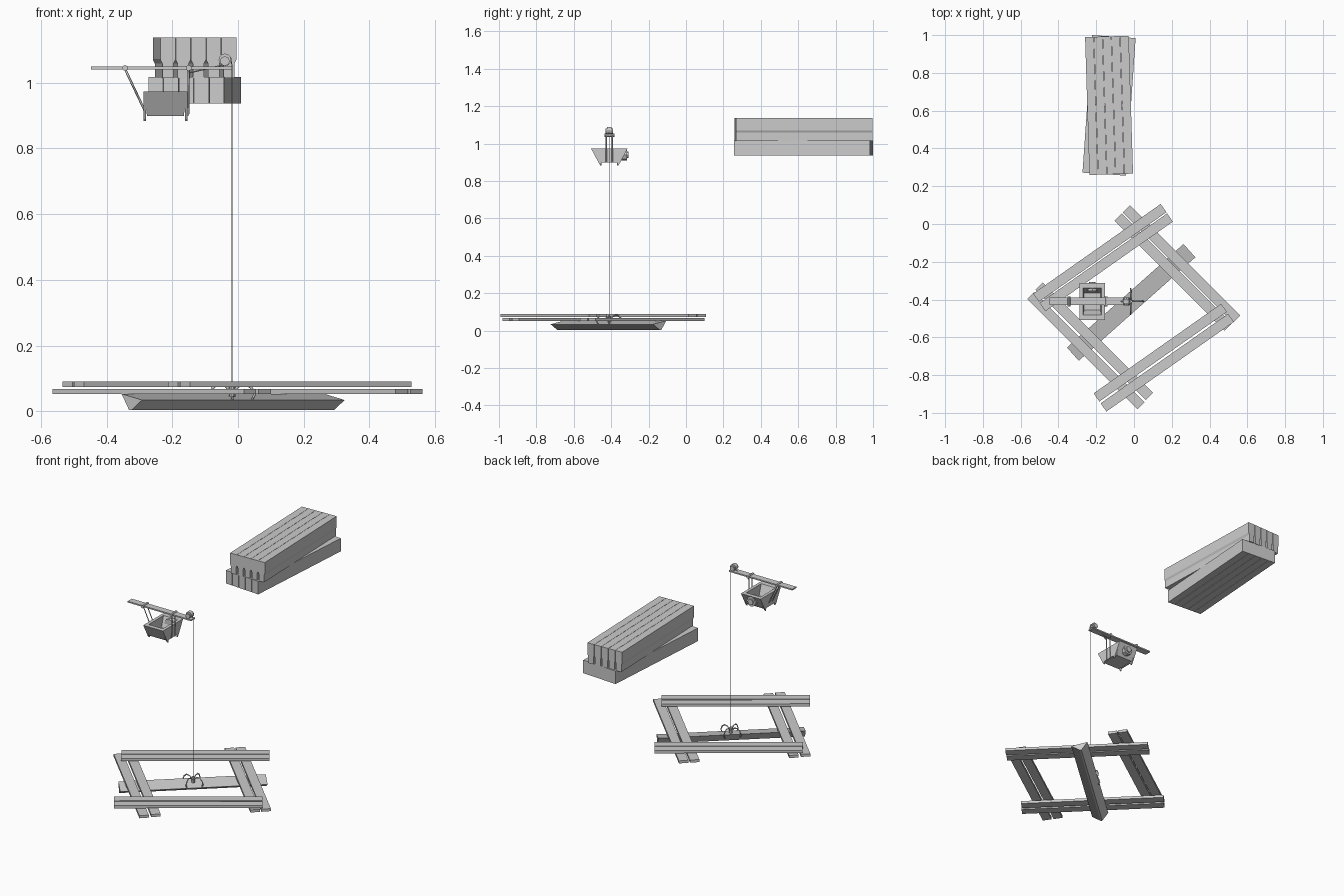
import bpy, bmesh
from math import radians, cos, sin, pi
from mathutils import Vector, Matrix

if "Cube" in bpy.data.objects:
    bpy.data.objects.remove(bpy.data.objects["Cube"])


def finish(name, bm):
    bmesh.ops.recalc_face_normals(bm, faces=bm.faces[:])
    me = bpy.data.meshes.new(name)
    bm.to_mesh(me)
    bm.free()
    ob = bpy.data.objects.new(name, me)
    bpy.context.collection.objects.link(ob)
    return ob


def prism(name, profile, length, loc, angle, inset=0.0):
    """Extrude a (side, z) profile along local x, turned about z and centred on loc."""
    bm = bmesh.new()
    h = length / 2
    a = [bm.verts.new((-h, s, z)) for s, z in profile]
    b = [bm.verts.new((h, s, z)) for s, z in profile]
    bm.faces.new(a)
    bm.faces.new(b[::-1])
    n = len(profile)
    for i in range(n):
        bm.faces.new((a[i], a[(i + 1) % n], b[(i + 1) % n], b[i]))
    bm.transform(Matrix.Translation(loc) @ Matrix.Rotation(radians(angle), 4, 'Z'))
    return finish(name, bm)


def rect(w, h):
    return [(-w / 2, -h / 2), (w / 2, -h / 2), (w / 2, h / 2), (-w / 2, h / 2)]


def cylinder(name, loc, r, depth, axis='Z', sides=8):
    bm = bmesh.new()
    bmesh.ops.create_cone(bm, cap_ends=True, segments=sides, radius1=r, radius2=r, depth=depth)
    rot = {'Z': Matrix(), 'Y': Matrix.Rotation(pi / 2, 4, 'X'),
           'X': Matrix.Rotation(pi / 2, 4, 'Y')}[axis]
    bm.transform(Matrix.Translation(loc) @ rot)
    return finish(name, bm)


def tube(name, pts, r, sides=2):
    cu = bpy.data.curves.new(name, 'CURVE')
    cu.dimensions = '3D'
    cu.bevel_depth = r
    cu.bevel_resolution = sides - 2 if sides > 2 else 0
    cu.use_fill_caps = True
    sp = cu.splines.new('POLY')
    sp.points.add(len(pts) - 1)
    for p, c in zip(sp.points, pts):
        p.co = (*c, 1)
    ob = bpy.data.objects.new(name, cu)
    bpy.context.collection.objects.link(ob)
    return ob


# ground frame: two crossed layers of paired planks
upper = [(-0.181, -0.153), (-0.147, -0.203), (0.139, -0.681), (0.176, -0.734)]
lower = [(0.252, -0.212), (0.207, -0.255), (-0.21, -0.621), (-0.255, -0.671)]
for x, y in upper:
    prism("frame_upper_plank", rect(0.053, 0.016), 0.825, (x, y, 0.082), 35.1)
for x, y in lower:
    prism("frame_lower_plank", rect(0.053, 0.016), 0.825, (x, y, 0.060), -45)

# tilted beam lying beneath the frame
prism("ground_beam", [(-0.047, 0.034), (0.002, 0.003), (0.012, 0.003), (0.047, 0.053)],
      0.825, (-0.015, -0.415, 0), 41.6)

# timber stack: two layers turned against each other
top_profile = [(-0.017, 1.015), (0.017, 1.015), (0.017, 1.058), (0.0225, 1.07),
               (0.0225, 1.138), (-0.0225, 1.138), (-0.0225, 1.07), (-0.017, 1.058)]
low_profile = [(-0.0225, 0.937), (0.0225, 0.937), (0.0225, 0.965),
               (0.0225, 1.017), (-0.0225, 1.017), (-0.0225, 0.965)]
for name, prof, ang in (("stack_top_plank", top_profile, 91.8),
                        ("stack_low_plank", low_profile, 86)):
    side = Vector((-sin(radians(ang)), cos(radians(ang)), 0))
    for i in range(5):
        prism(name, prof, 0.73, Vector((-0.132, 0.628, 0)) + side * (i - 2) * 0.0465, ang)

# crane arm, pulley and hoist rope
CY = -0.41
prism("crane_arm", rect(0.04, 0.008), 0.43, (-0.233, CY, 1.045), 0)
cylinder("pulley", (-0.04, CY, 1.07), 0.019, 0.024, 'Y', 12)
for s in (-1, 1):
    cylinder("pulley_flange", (-0.04, CY + s * 0.017, 1.066), 0.015, 0.008, 'Y', 8)
tube("hoist_rope", [(-0.04, CY, 1.088), (-0.022, CY, 1.075), (-0.018, CY, 1.05),
                    (-0.018, CY, 0.06)], 0.0015)
tube("feed_rope", [(-0.15, CY, 1.03), (-0.05, CY, 1.053)], 0.002)

# bucket: tapered open box with a thick wall
bm = bmesh.new()
cx = -0.221


def ring(hx, hy, z):
    return [bm.verts.new((cx + sx * hx, CY + sy * hy, z))
            for sx, sy in ((-1, -1), (1, -1), (1, 1), (-1, 1))]


rings = [ring(0.056, 0.058, 0.899), ring(0.066, 0.098, 0.974),
         ring(0.048, 0.072, 0.974), ring(0.043, 0.045, 0.912)]
for a, b in zip(rings, rings[1:]):
    for i in range(4):
        bm.faces.new((a[i], a[(i + 1) % 4], b[(i + 1) % 4], b[i]))
bm.faces.new(rings[0])
bm.faces.new(rings[-1])
finish("bucket", bm)
# end plates with small feet
for x in (-0.284, -0.158):
    prism("bucket_end_plate", [(-0.098, 0.974), (-0.052, 0.888), (-0.038, 0.899),
                               (0.038, 0.899), (0.052, 0.888), (0.098, 0.974)],
          0.007, (x, CY, 0), 0)
    for s in (-1, 1):
        cylinder("bucket_foot", (x, CY + s * 0.046, 0.895), 0.004, 0.022)
# round hub on the back face
cylinder("bucket_hub", (cx, -0.335, 0.940), 0.030, 0.04, 'Y', 8)
cylinder("bucket_hub_cap", (cx, -0.312, 0.940), 0.018, 0.010, 'Y', 8)

# hangers from the arm to the bucket
for s in (-1, 1):
    y = CY + s * 0.016
    tube("outer_hanger", [(-0.344, y, 1.042), (-0.284, y, 0.915)], 0.0035)
    tube("inner_hanger", [(-0.150, y, 1.042), (-0.152, y, 0.900)], 0.0035)
for x in (-0.344, -0.150):
    cylinder("hanger_collar", (x, CY, 1.045), 0.009, 0.054, 'Y', 8)

# grapple holding the ground beam
cylinder("grapple_hub", (-0.018, CY, 0.062), 0.010, 0.034)
for k in range(4):
    a = k * pi / 2
    path = [(0.004, 0.062), (0.024, 0.080), (0.044, 0.083), (0.060, 0.070),
            (0.068, 0.050), (0.060, 0.034)]
    tube("grapple_claw", [(-0.018 + r * cos(a), CY + r * sin(a), z) for r, z in path], 0.004)
